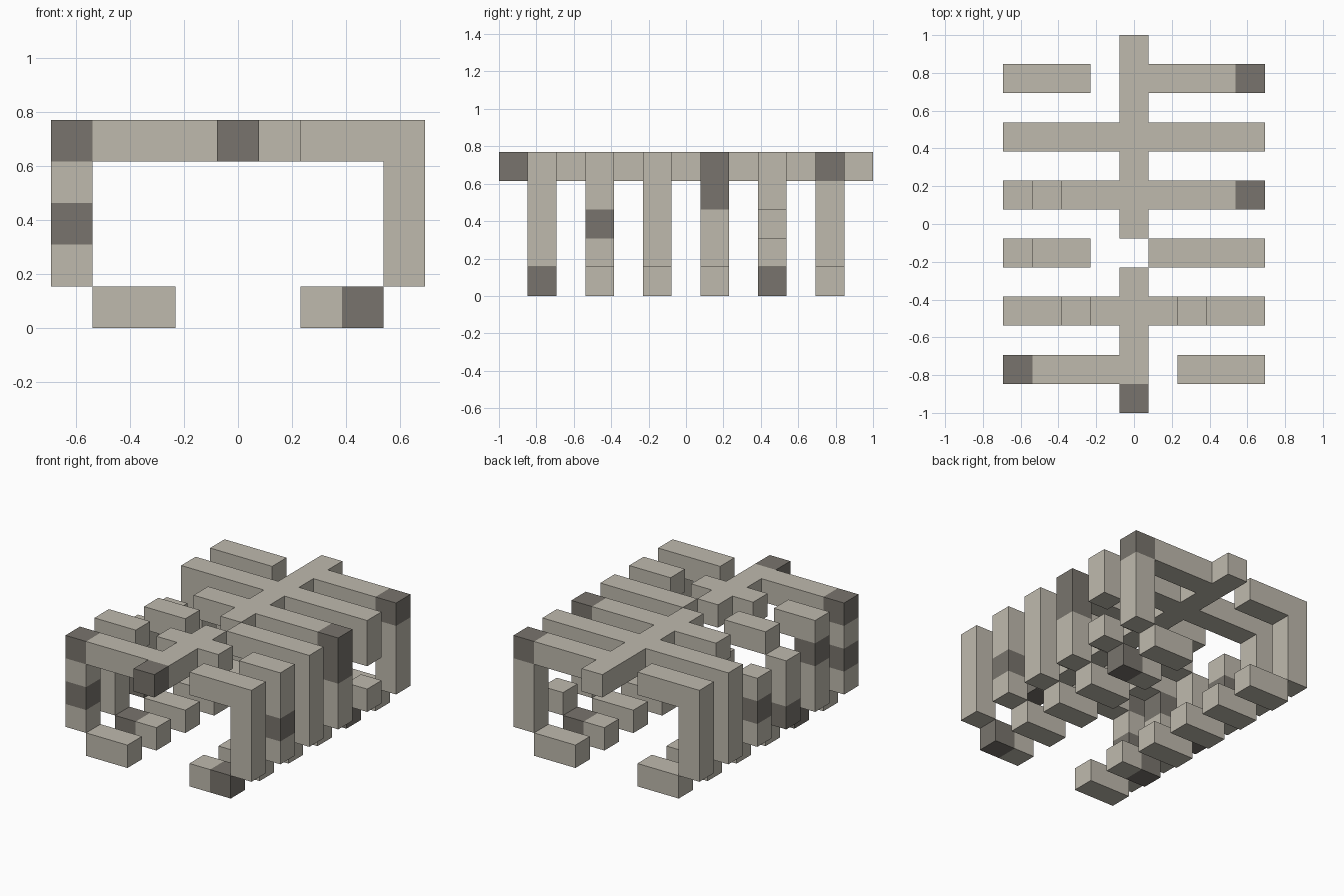
import bpy
import bmesh
import math
from mathutils import Vector

cube = bpy.data.objects.get("Cube")
if cube:
    bpy.data.objects.remove(cube, do_unlink=True)

LENGTH = 13            # blocks along the spine
U = 2 / LENGTH         # block size
TOP = 4                # level of the spine


def make_material(name, color):
    m = bpy.data.materials.new(name)
    m.use_nodes = True
    m.diffuse_color = (*color, 1)
    bsdf = m.node_tree.nodes["Principled BSDF"]
    bsdf.inputs["Base Color"].default_value = (*color, 1)
    bsdf.inputs["Roughness"].default_value = 0.9
    return m


MATERIALS = [make_material("pale_bone", (0.52, 0.49, 0.42)),
             make_material("dark_bone", (0.19, 0.175, 0.153))]

# Parts as sets of (x, y, level) blocks
parts = {"spine": {(0, y, TOP) for y in range(LENGTH)}}
for n, y in enumerate(range(1, LENGTH, 2), 1):
    for side, s in (("left", 1), ("right", -1)):
        parts[f"{side}_rib_{n}"] = ({(s * x, y, TOP) for x in range(1, 5)}
                                    | {(s * 4, y, z) for z in range(1, TOP)})
        parts[f"{side}_rib_tip_{n}"] = {(s * x, y, 0) for x in (2, 3)}

# Blocks broken away
missing = {(1, 1, 4), (2, 3, 4), (-2, 3, 4), (0, 5, 4), (-1, 5, 4),
           (-4, 5, 4), (-4, 7, 4), (-3, 7, 4), (4, 9, 2), (-1, 11, 4)}
# Stained blocks
dark = {(0, 0, 4), (-4, 1, 4), (-4, 1, 2), (3, 1, 0), (4, 3, 2),
        (-4, 3, 3), (-3, 3, 0), (-4, 5, 1), (4, 7, 4), (4, 7, 3),
        (-4, 7, 2), (3, 9, 0), (4, 11, 4)}
parts = {name: cells - missing for name, cells in parts.items()}
solid = set().union(*parts.values())


def build(name, cells):
    """Outer skin of the blocks, with flat areas joined per colour."""
    bm = bmesh.new()
    for cell in sorted(cells):
        centre = Vector((cell[0], cell[1] - (LENGTH - 1) / 2, cell[2] + 0.5))
        for axis in range(3):
            for s in (-1, 1):
                step = [0, 0, 0]
                step[axis] = s
                if tuple(c + d for c, d in zip(cell, step)) in solid:
                    continue
                n = Vector(step)
                u = Vector([float(k == (axis + 1) % 3) for k in range(3)])
                v = n.cross(u)
                corners = (-u - v, u - v, u + v, v - u)
                face = bm.faces.new([bm.verts.new((centre + (n + c) / 2) * U)
                                     for c in corners])
                face.material_index = int(cell in dark)
    bmesh.ops.remove_doubles(bm, verts=bm.verts, dist=U / 100)
    bmesh.ops.dissolve_limit(bm, angle_limit=math.radians(1), verts=bm.verts,
                             edges=bm.edges, delimit={'MATERIAL'})
    mesh = bpy.data.meshes.new(name)
    bm.to_mesh(mesh)
    bm.free()
    for m in MATERIALS:
        mesh.materials.append(m)
    bpy.context.collection.objects.link(bpy.data.objects.new(name, mesh))


for part_name, part_cells in parts.items():
    build(part_name, part_cells)
